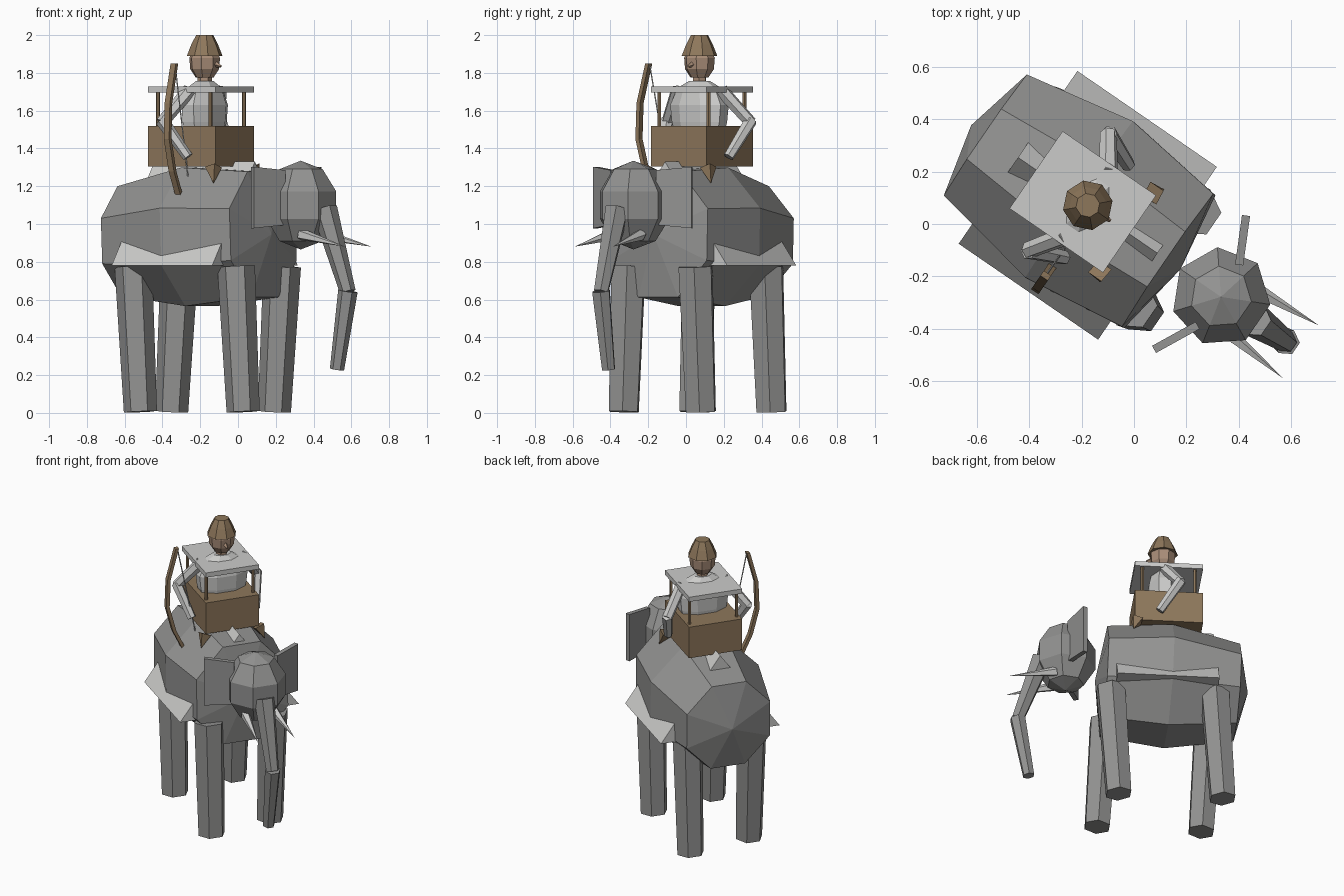
import bpy, bmesh, math
from mathutils import Vector, Matrix

if "Cube" in bpy.data.objects:
    bpy.data.objects.remove(bpy.data.objects["Cube"])

# Local frame: x runs forward along the animal, y to its left, z up
FRAME = Matrix.Translation((-0.16, 0.06, 0)) @ Matrix.Rotation(math.radians(-34.5), 4, 'Z')


def material(name, rgb):
    m = bpy.data.materials.new(name)
    m.diffuse_color = (*rgb, 1)
    m.use_nodes = True
    m.node_tree.nodes["Principled BSDF"].inputs["Base Color"].default_value = m.diffuse_color
    return m


HIDE = material("grey_hide", (0.29, 0.29, 0.285))
PALE = material("pale_cloth", (0.60, 0.60, 0.59))
WOOD = material("brown_wood", (0.27, 0.185, 0.105))
SKIN = material("skin", (0.40, 0.27, 0.19))


def finish(name, bm, mat):
    bmesh.ops.remove_doubles(bm, verts=bm.verts, dist=0.0005)
    bmesh.ops.recalc_face_normals(bm, faces=bm.faces)
    bm.transform(FRAME)
    me = bpy.data.meshes.new(name)
    bm.to_mesh(me)
    bm.free()
    me.materials.append(mat)
    ob = bpy.data.objects.new(name, me)
    bpy.context.collection.objects.link(ob)
    return ob


def tube(name, rings, n, mat, phase=0.0):
    """Loft n-sided rings (centre, side radius, other radius) along one axis."""
    axis = (Vector(rings[-1][0]) - Vector(rings[0][0])).normalized()
    side = Vector((0, 1, 0))
    side = (side - axis * side.dot(axis)).normalized()
    other = axis.cross(side)
    bm = bmesh.new()
    loops = []
    for centre, ra, rb in rings:
        loop = []
        for i in range(n):
            t = math.radians(phase) + math.tau * i / n
            p = Vector(centre) + side * (ra * math.cos(t)) + other * (rb * math.sin(t))
            loop.append(bm.verts.new(p))
        loops.append(loop)
    for a, b in zip(loops, loops[1:]):
        for i in range(n):
            j = (i + 1) % n
            bm.faces.new((a[i], a[j], b[j], b[i]))
    for loop, ring in ((loops[0], rings[0]), (loops[-1], rings[-1])):
        if ring[1] > 0:
            bm.faces.new(loop)
    return finish(name, bm, mat)


def limb(name, p, q, r0, r1, n, mat, phase=0.0):
    return tube(name, [(p, r0, r0), (q, r1, r1)], n, mat, phase)


def box(name, centre, size, mat):
    bm = bmesh.new()
    bmesh.ops.create_cube(bm, size=1, matrix=Matrix.Translation(centre) @ Matrix.Diagonal((*size, 1)))
    return finish(name, bm, mat)


# Barrel body with pointed ends
tube("body", [((-0.56, 0, 0.91), 0, 0),
              ((-0.49, 0, 0.91), 0.303, 0.314),
              ((-0.055, 0, 0.932), 0.392, 0.397),
              ((0.355, 0, 0.945), 0.333, 0.36),
              ((0.41, 0, 0.945), 0, 0)], 8, HIDE, 22.5)

# Saddle cloth, a three-sided prism
tube("saddle_cloth", [((-0.343, 0, 0.963), 0.462, 0.367),
                      ((0.303, 0, 0.963), 0.462, 0.367)], 3, PALE, 90)

# Legs: the right pair steps forward, the left pair back
for side, label, step in ((1, "left", -0.05), (-1, "right", 0.045)):
    for x, end in ((0.33, "front"), (-0.33, "back")):
        limb(f"{end}_{label}_leg", (x + step, side * 0.215, 0.006),
             (x, side * 0.215, 0.775), 0.088, 0.1, 6, HIDE)

# Elephant head
head_rings = []
for k in range(6):
    t = math.radians(-90 + 36 * k)
    r = 0.2 * math.cos(t) if 0 < k < 5 else 0
    head_rings.append(((0.597, 0, 1.1 + 0.235 * math.sin(t)), r, r))
tube("elephant_head", head_rings, 7, HIDE, 90)

# Ears and tusks
for side, label in ((1, "left"), (-1, "right")):
    tube(f"{label}_ear", [((0.585, side * 0.14, 1.14), 0.022, 0.205),
                          ((0.5, side * 0.31, 1.14), 0.022, 0.23)], 4, HIDE, 45)
    limb(f"{label}_tusk", (0.665, side * 0.095, 0.945), (0.968, side * 0.122, 0.88),
         0.032, 0, 5, PALE)

# Trunk in two pieces
limb("upper_trunk", (0.75, 0, 1.08), (0.9, 0, 0.64), 0.068, 0.042, 6, HIDE)
limb("lower_trunk", (0.9, 0, 0.645), (0.83, 0, 0.23), 0.052, 0.038, 6, HIDE)

# Carriage box, roof, posts and pegs below
CX = -0.043
box("carriage_box", (CX, 0, 1.412), (0.433, 0.358, 0.216), WOOD)
box("canopy", (CX, 0, 1.713), (0.433, 0.358, 0.032), PALE)
for sx in (1, -1):
    for sy in (1, -1):
        limb("canopy_post", (CX + sx * 0.168, sy * 0.158, 1.51),
             (CX + sx * 0.168, sy * 0.158, 1.70), 0.011, 0.011, 6, WOOD)
for sy in (1, -1):
    limb("carriage_peg", (0.16, sy * 0.18, 1.30), (0.185, sy * 0.215, 1.215),
         0.045, 0, 4, WOOD, 45)

# Rider torso, neck and head
RX = -0.02
tube("rider_torso", [((RX, 0, 1.45), 0.14, 0.08),
                     ((RX, 0, 1.54), 0.165, 0.095),
                     ((RX, 0, 1.63), 0.175, 0.1),
                     ((RX, 0, 1.72), 0.13, 0.08),
                     ((RX, 0, 1.757), 0.06, 0.045)], 8, PALE, 22.5)
limb("rider_neck", (RX, 0, 1.73), (RX, 0, 1.79), 0.038, 0.038, 6, SKIN)
tube("rider_head", [((RX, 0, z), r, r) for z, r in
                    ((1.775, 0.048), (1.82, 0.078), (1.88, 0.083), (1.92, 0.06))],
     8, SKIN, 22.5)
limb("rider_nose", (RX + 0.07, 0, 1.845), (RX + 0.105, 0, 1.835), 0.016, 0.006, 4, SKIN)
for sy in (1, -1):
    limb("rider_ear", (RX, sy * 0.07, 1.85), (RX, sy * 0.095, 1.85), 0.018, 0.008, 4, SKIN)

# Tapered helmet
tube("helmet", [((RX, 0, 1.89), 0.096, 0.096),
                ((RX, 0, 1.95), 0.072, 0.072),
                ((RX, 0, 2.0), 0.046, 0.046)], 8, WOOD)

# Bent arms
for side, label in ((1, "left"), (-1, "right")):
    shoulder = (RX, side * 0.14, 1.71)
    elbow = (-0.11, side * 0.27, 1.535)
    hand = (0.02, side * 0.215, 1.355)
    limb(f"{label}_upper_arm", shoulder, elbow, 0.037, 0.033, 6, PALE)
    limb(f"{label}_forearm", (elbow[0], elbow[1], elbow[2] + 0.015), hand,
         0.035, 0.028, 6, PALE)

# Bow curving outward, with its string
bow = ((-0.312, 1.85), (-0.368, 1.64), (-0.375, 1.45), (-0.33, 1.28), (-0.265, 1.145))
tube("bow", [((0, y, z), 0.016, 0.024) for y, z in bow], 4, WOOD, 45)
limb("bow_string", (0, -0.305, 1.84), (0, -0.185, 1.25), 0.004, 0.004, 4, PALE)
